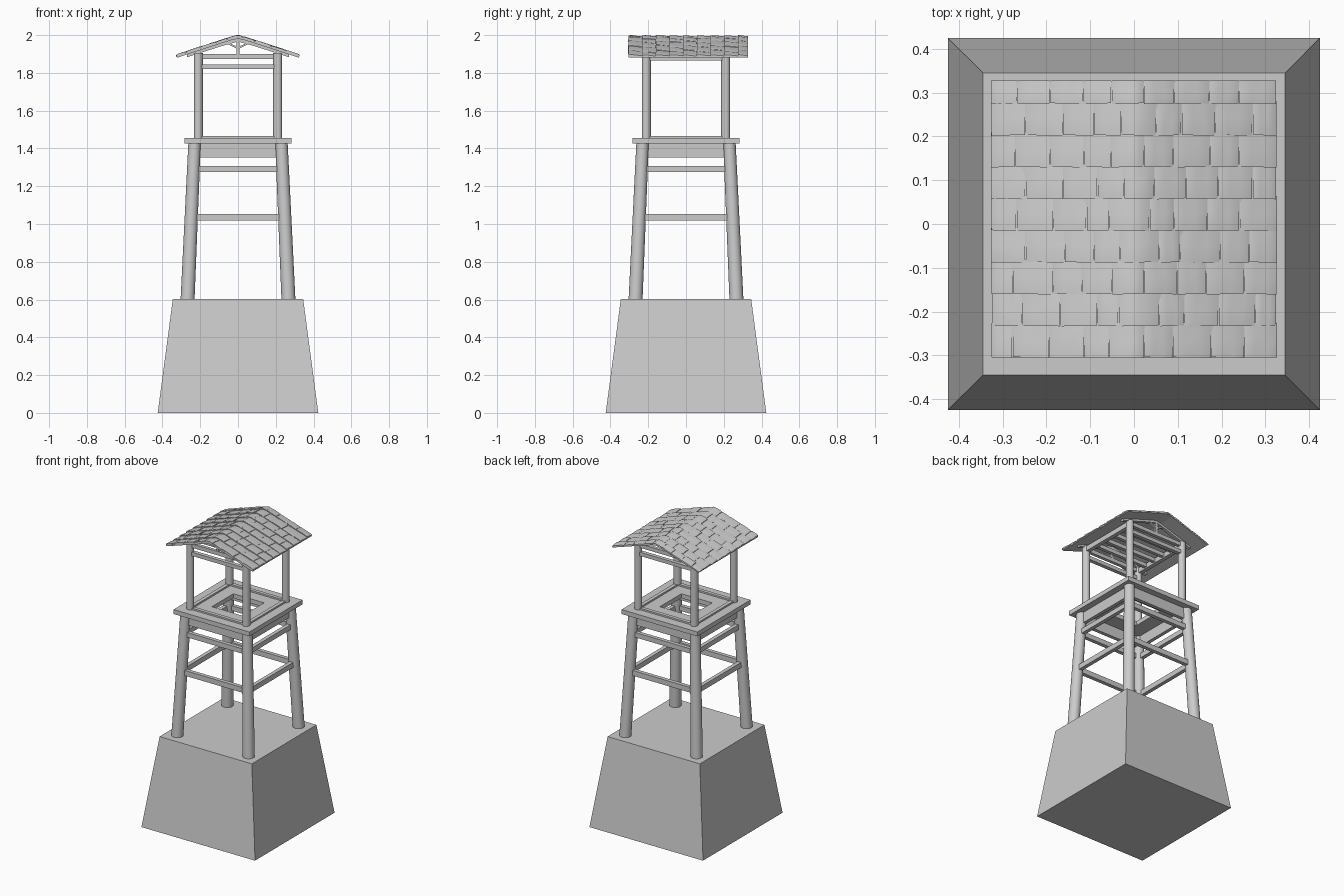
import bpy, bmesh, math, random
from mathutils import Vector, Matrix

if "Cube" in bpy.data.objects:
    bpy.data.objects.remove(bpy.data.objects["Cube"])
random.seed(4)


def finish(bm, name, smooth=None):
    bmesh.ops.recalc_face_normals(bm, faces=bm.faces)
    me = bpy.data.meshes.new(name)
    bm.to_mesh(me)
    bm.free()
    ob = bpy.data.objects.new(name, me)
    bpy.context.collection.objects.link(ob)
    if smooth:
        bpy.ops.object.select_all(action='DESELECT')
        ob.select_set(True)
        bpy.context.view_layer.objects.active = ob
        bpy.ops.object.shade_smooth_by_angle(angle=math.radians(smooth))
    return ob


def box(name, x0, x1, y0, y1, z0, z1, turn=0):
    """Box from its limits, turned about the z axis by quarter turns."""
    bm = bmesh.new()
    bmesh.ops.create_cube(bm, size=1)
    for v in bm.verts:
        v.co = Vector((x0 if v.co.x < 0 else x1, y0 if v.co.y < 0 else y1,
                       z0 if v.co.z < 0 else z1))
    bm.transform(Matrix.Rotation(turn * math.pi / 2, 4, 'Z'))
    return finish(bm, name)


def pole(name, a, b, r0, r1):
    """Round pole with level ends between two centres."""
    bm = bmesh.new()
    bmesh.ops.create_cone(bm, cap_ends=True, segments=20, radius1=r0, radius2=r1, depth=1)
    a, b = Vector(a), Vector(b)
    for v in bm.verts:
        t = v.co.z + 0.5
        c = a.lerp(b, t)
        v.co = Vector((c.x + v.co.x, c.y + v.co.y, c.z))
    return finish(bm, name, 40)


def extrude_profile(name, pts, y0, y1):
    """Closed x-z outline extruded along y."""
    bm = bmesh.new()
    f = bm.faces.new([bm.verts.new((x, y0, z)) for x, z in pts])
    ext = bmesh.ops.extrude_face_region(bm, geom=[f])
    bmesh.ops.translate(bm, vec=(0, y1 - y0, 0),
                        verts=[g for g in ext['geom'] if isinstance(g, bmesh.types.BMVert)])
    return finish(bm, name)


# Tapered base
bm = bmesh.new()
bmesh.ops.create_cube(bm, size=2)
for v in bm.verts:
    h = 0.425 if v.co.z < 0 else 0.345
    v.co = Vector((v.co.x * h, v.co.y * h, 0 if v.co.z < 0 else 0.603))
finish(bm, "base")

# Leaning legs and upright posts
for sx in (-1, 1):
    for sy in (-1, 1):
        pole("leg", (sx * .267, sy * .267, .6), (sx * .23, sy * .23, 1.427), .037, .033)
        pole("roof_post", (sx * .21, sy * .21, 1.45), (sx * .21, sy * .21, 1.905), .024, .024)

# Braces, skirt boards and threshold rails on all four sides
for k in range(4):
    box("lower_brace", -.235, .235, -.262, -.236, 1.018, 1.053, k)
    box("upper_brace", -.225, .225, -.25, -.224, 1.275, 1.308, k)
    box("skirt_board", -.215, .215, -.24, -.216, 1.353, 1.427, k)
    box("threshold_rail", -.21, .21, -.222, -.198, 1.45, 1.466, k)

# Platform with a square hatch
bm = bmesh.new()
corners = ((-1, -1), (1, -1), (1, 1), (-1, 1))
rings = [[bm.verts.new((x * h, y * h, z)) for x, y in corners]
         for h, z in ((.284, 1.425), (.284, 1.455), (.115, 1.455), (.115, 1.425))]
for i in range(4):
    a, b = rings[i], rings[(i + 1) % 4]
    for j in range(4):
        bm.faces.new((a[j], a[(j + 1) % 4], b[(j + 1) % 4], b[j]))
finish(bm, "platform")


# Roof height along x, softly rounded at the ridge
def roof_z(x):
    return 1.996 - 0.325 * (math.sqrt(x * x + .0002) - .014)


# Roof frame: plates, joists, tie beams and gable trusses
for s in (-1, 1):
    x = s * .21
    box("wall_plate", x - .014, x + .014, -.22, .22, 1.866, 1.9)
    y = s * .21
    box("tie_beam", -.2, .2, y - .013, y + .013, 1.82, 1.845)
    box("king_post", -.009, .009, y - .009, y + .009, 1.895, 1.98)
    for side in (-1, 1):
        xs = [side * v for v in (0, .09, .18, .27)]
        outline = [(v, roof_z(v) - .01) for v in xs] + [(v, roof_z(v) - .03) for v in xs[::-1]]
        extrude_profile("rafter", outline, y - .011, y + .011)
        extrude_profile("truss_strut", [(0, 1.925), (side * .065, 1.957),
                                        (side * .065, 1.967), (0, 1.937)], y - .007, y + .007)
for i in range(6):
    y = -.21 + .084 * i
    box("roof_joist", -.21, .21, y - .011, y + .011, 1.874, 1.9)

# Roof boarding
xs = [-.322 + .644 * i / 20 for i in range(21)]
extrude_profile("roof_board", [(x, roof_z(x) - .005) for x in xs] +
                [(x, roof_z(x) - .015) for x in xs[::-1]], -.305, .327)

# Hand-laid roof tiles, overlapping along y
bm = bmesh.new()
rows = 9
pitch = .0725
for r in range(rows):
    yb = -.305 + r * pitch
    shift = .012 if r % 2 else -.01
    cuts = [-.325, -.263, -.177, -.103, -.042, .04, .1, .18, .257, .325]
    cuts = [cuts[0]] + [c + shift + random.uniform(-.008, .008) for c in cuts[1:-1]] + [cuts[-1]]
    for c0, c1 in zip(cuts, cuts[1:]):
        lift = random.uniform(-.0015, .0015)
        skew = random.uniform(-.003, .003)
        y1 = min(yb + pitch + .006, .328)
        x0, x1 = c0 + .0008, c1 - .0008
        if c0 == cuts[0]:
            x0 -= random.uniform(0, .003)
        if c1 == cuts[-1]:
            x1 += random.uniform(0, .003)
        nx, ny = 6, 4
        grid = []
        for i in range(nx + 1):
            col = []
            for j in range(ny + 1):
                u, t = i / nx, j / ny
                x = x0 + (x1 - x0) * u
                y = yb + (y1 - yb) * t + skew * (u - .5) * (1 - t)
                edge = .0025 * (i in (0, nx)) + .002 * (j == 0)
                h = .005 - .008 * t + lift - edge + random.uniform(-.0006, .0006)
                col.append((bm.verts.new((x, y, roof_z(x) + h)),
                            bm.verts.new((x, y, roof_z(x) - .009))))
            grid.append(col)
        for i in range(nx):
            for j in range(ny):
                q = (grid[i][j], grid[i + 1][j], grid[i + 1][j + 1], grid[i][j + 1])
                bm.faces.new([v[0] for v in q])
                bm.faces.new([v[1] for v in q[::-1]])
        rim = [grid[i][0] for i in range(nx)] + [grid[nx][j] for j in range(ny)] + \
              [grid[i][ny] for i in range(nx, 0, -1)] + [grid[0][j] for j in range(ny, 0, -1)]
        for a, b in zip(rim, rim[1:] + rim[:1]):
            bm.faces.new((a[0], a[1], b[1], b[0]))
finish(bm, "roof_tiles", 50)
